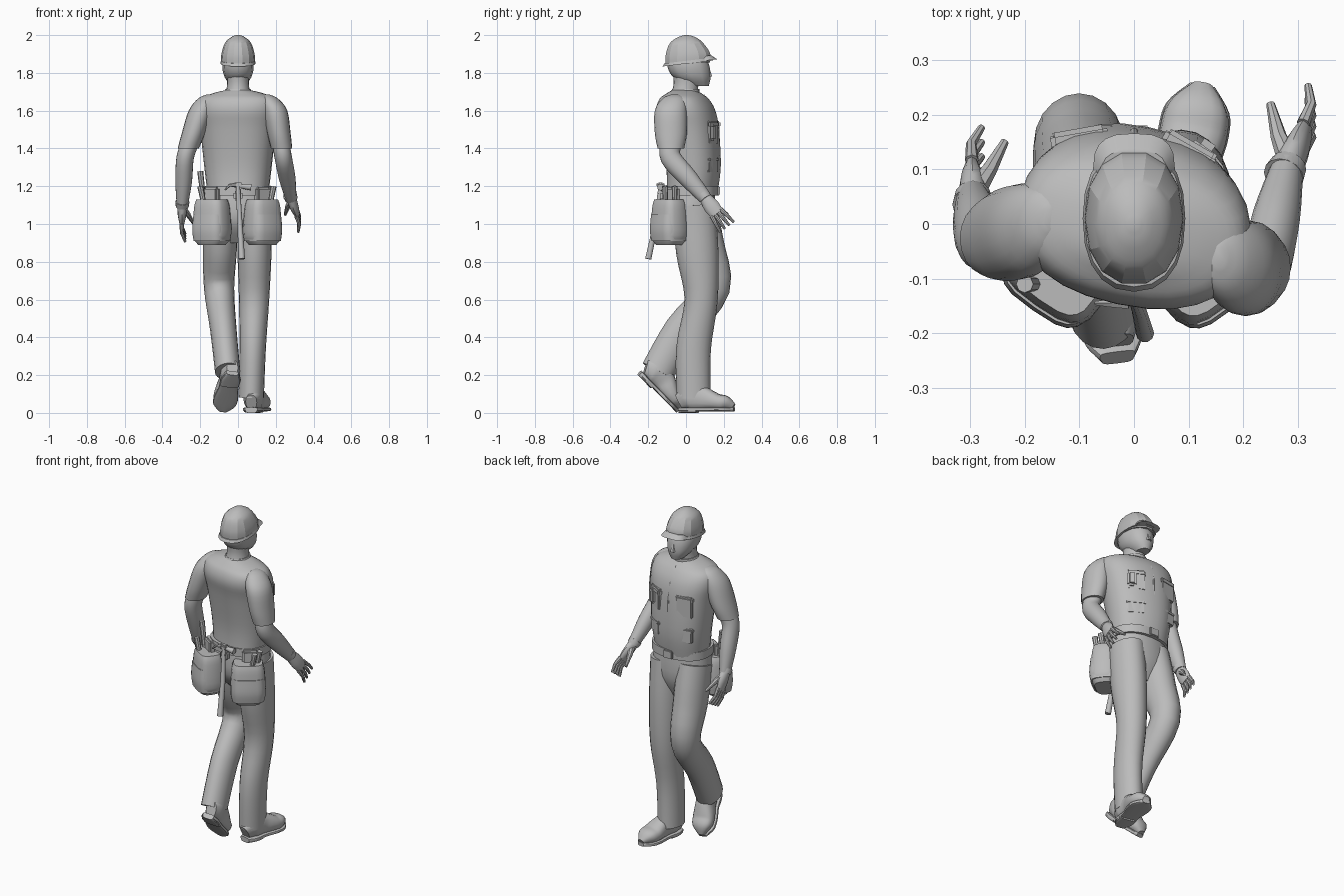
import bpy, bmesh, math
from mathutils import Vector, Matrix

cube = bpy.data.objects.get("Cube")
if cube:
    bpy.data.objects.remove(cube, do_unlink=True)

grey = bpy.data.materials.new("plain grey")
grey.use_nodes = True
grey.diffuse_color = (.5, .5, .5, 1)
grey.node_tree.nodes["Principled BSDF"].inputs["Base Color"].default_value = grey.diffuse_color


def finish(name, bm, angle=40):
    bmesh.ops.recalc_face_normals(bm, faces=bm.faces)
    mesh = bpy.data.meshes.new(name)
    bm.to_mesh(mesh)
    bm.free()
    mesh.materials.append(grey)
    ob = bpy.data.objects.new(name, mesh)
    bpy.context.collection.objects.link(ob)
    bpy.ops.object.select_all(action="DESELECT")
    ob.select_set(True)
    bpy.context.view_layer.objects.active = ob
    bpy.ops.object.shade_smooth_by_angle(angle=math.radians(angle))


def ring(center, width, depth):
    return Vector((*center, width, depth))


def flow(rings, steps=4):
    """Smooth the rings with a spline that passes through each of them."""
    result = []
    last = len(rings) - 1
    for i in range(last):
        a, b = rings[i], rings[i + 1]
        before, after = rings[max(i - 1, 0)], rings[min(i + 2, last)]
        for step in range(steps):
            t = step / steps
            s = 1 - t
            pull_a, pull_b = a + (b - before) / 6, b - (after - a) / 6
            result.append(a * s**3 + pull_a * (3 * s * s * t) + pull_b * (3 * s * t * t) + b * t**3)
    return result + [rings[last]]


def loft(name, rings, sides=20, square=2, yaw=0, follow=False, slope=0, angle=40):
    """Skin a row of rings, level or tilted along their path."""
    bm = bmesh.new()
    centers = [Vector(r[:3]) for r in rings]
    loops = []
    for i, (center, r) in enumerate(zip(centers, rings)):
        turn = Matrix.Rotation(math.radians(yaw), 3, "Z")
        u, v = turn @ Vector((1, 0, 0)), turn @ Vector((0, 1, 0))
        if follow:
            ahead, behind = centers[min(i + 1, len(centers) - 1)], centers[max(i - 1, 0)]
            tangent = (ahead - behind).normalized()
            u = (u - tangent * tangent.dot(u)).normalized()
            v = tangent.cross(u)
        loop = []
        for k in range(sides):
            around = math.tau * k / sides
            c, s = (math.copysign(abs(w) ** (2 / square), w) for w in (math.cos(around), math.sin(around)))
            co = center + u * (r[3] * c) + v * (r[4] * s)
            co.z += slope * (co.y - center.y)
            loop.append(bm.verts.new(co))
        loops.append(loop)
    for lower, upper in zip(loops, loops[1:]):
        for k in range(sides):
            n = (k + 1) % sides
            bm.faces.new((lower[k], lower[n], upper[n], upper[k]))
    bm.faces.new(loops[0])
    bm.faces.new(loops[-1])
    finish(name, bm, angle)


def column(name, levels, x=0, **options):
    """Loft upright levels of (y, z, half width, half depth)."""
    loft(name, flow([ring((x, y, z), w, d) for y, z, w, d in levels]), **options)


def tube(name, points, start, end, sides=8):
    last = len(points) - 1
    radii = [start + (end - start) * i / last for i in range(last + 1)]
    loft(name, [ring(p, r, r) for p, r in zip(points, radii)], sides, follow=True)


def box(name, center, size, yaw=0):
    bm = bmesh.new()
    turn = Matrix.Rotation(math.radians(yaw), 4, "Z")
    bmesh.ops.create_cube(bm, size=1, matrix=Matrix.Translation(center) @ turn @ Matrix.Diagonal((*size, 1)))
    bmesh.ops.bevel(bm, geom=bm.edges[:], offset=min(size) / 4, segments=2, affect="EDGES")
    finish(name, bm)


# Shirt, hips and belt
column("torso", [(.03, 1.15, .16, .13), (.04, 1.3, .178, .14), (.02, 1.5, .2, .15), (0, 1.6, .215, .15),
                 (-.01, 1.66, .2, .125), (-.01, 1.69, .14, .09), (-.01, 1.71, .06, .06)],
       sides=28, square=2.3, yaw=-12)
column("hips", [(.03, 1.2, .16, .12), (.03, 1.02, .17, .125), (.05, .9, .08, .06)], square=2.3)
loft("belt", [ring((0, .03, z), .174, .14) for z in (1.15, 1.2)], 32, 2.3)
box("belt_buckle", (0, .17, 1.175), (.06, .02, .05))


# Trouser legs, each from hip, knee and ankle
def leg(name, hip, knee, ankle):
    hip, knee, ankle = Vector(hip), Vector(knee), Vector(ankle)
    calf = knee.lerp(ankle, .5) - Vector((0, .02, 0))
    loft(name, flow([ring(hip, .09, .115), ring(hip.lerp(knee, .5), .09, .112), ring(knee, .08, .088),
                     ring(calf, .07, .092), ring(ankle, .067, .09)]), follow=True)


leg("planted_leg", (.09, .04, 1.1), (.085, .08, .6), (.07, .04, .08))
leg("stepping_leg", (-.09, .04, 1.1), (-.1, .145, .66), (-.055, -.15, .22))


# Boots, with the sole and heel block on the line from heel to toe
def boot(name, heel, toe, up):
    heel, toe, up = Vector(heel), Vector(toe), Vector(up).normalized()

    def layer(label, end, bottom, widths, tops, square):
        rings = []
        for i, (width, top) in enumerate(zip(widths, tops)):
            middle = heel.lerp(toe, end * i / (len(widths) - 1)) + up * (bottom + top) / 2
            rings.append(ring(middle, width, (top - bottom) / 2))
        loft(name + label, flow(rings), 16, square, follow=True)

    widths = (.03, .05, .05, .05, .058, .062, .055, .02)
    layer("_upper", 1, .015, widths, (.1, .14, .15, .14, .12, .1, .09, .05), 2.5)
    layer("_sole", 1.01, .008, [width + .003 for width in widths], [.03] * 8, 4)
    layer("_heel_block", .33, 0, (.03, .05, .05), [.03] * 3, 4)


boot("planted_boot", (.07, -.035, 0), (.125, .252, 0), (0, 0, 1))
boot("stepping_boot", (-.03, -.255, .2), (-.08, -.06, 0), (0, .7, .7))


# Arms: sleeve, forearm and gloved hand, placed by the joints
def arm(name, shoulder, elbow, wrist, knuckle):
    shoulder, elbow, wrist, knuckle = (Vector(joint) for joint in (shoulder, elbow, wrist, knuckle))
    side = math.copysign(1, shoulder.x)
    inward = Vector((-side * .04, .02, .085))
    hem = shoulder.lerp(elbow, .8)
    loft(name + "_sleeve", flow([ring(shoulder + inward, .012, .02), ring(shoulder + inward * .75, .047, .06),
                                 ring(shoulder, .066, .085), ring(shoulder.lerp(hem, .6), .062, .085),
                                 ring(hem, .056, .07)]))
    loft(name + "_forearm", flow([ring(shoulder.lerp(elbow, .7), .045, .055), ring(elbow, .046, .055),
                                  ring(elbow.lerp(wrist, .5), .044, .05), ring(wrist, .03, .036)]), follow=True)
    reach = (knuckle - wrist).normalized()
    across = reach.cross(Vector((1, 0, 0))).normalized()
    tube(name + "_glove_cuff", [wrist - reach * .02, wrist + reach * .01], .038, .034, 14)
    loft(name + "_palm", flow([ring(wrist, .027, .032), ring(wrist.lerp(knuckle, .6), .023, .042),
                               ring(knuckle + reach * .01, .014, .036)]), 12, follow=True)
    for finger in range(4):
        offset = across * (.03 - .02 * finger)
        root = knuckle + offset
        tip = root + reach * .1 + offset * .5 - Vector((side * .02, 0, 0))
        bend = root.lerp(tip, .5) + Vector((side * .01, 0, 0))
        tube(f"{name}_finger_{finger + 1}", [root, bend, tip], .0125, .007)
    thumb_tip = knuckle + Vector((-side * .06, .06, -.01))
    tube(name + "_thumb", [wrist + reach * .02, wrist.lerp(thumb_tip, .5), thumb_tip], .022, .008)


arm("back_arm", (.195, -.08, 1.6), (.24, -.08, 1.35), (.28, .1, 1.14), (.31, .16, 1.06))
arm("front_arm", (-.195, -.01, 1.6), (-.28, -.03, 1.35), (-.295, .045, 1.1), (-.297, .09, 1.015))

# Neck, head and face
column("neck", [(-.01, 1.68, .066, .07), (0, 1.74, .058, .066), (0, 1.8, .06, .07)])
column("collar", [(-.01, 1.68, .085, .08), (0, 1.715, .066, .072)])
column("head", [(.07, 1.73, .035, .05), (.03, 1.78, .072, .1), (.01, 1.85, .083, .11), (0, 1.93, .06, .08)],
       sides=12, square=2.3)
column("nose", [(.12, 1.78, .018, .022), (.11, 1.83, .01, .015)], sides=6)

# Hard hat
column("hat_crown", [(.01, 1.85, .09, .12), (.01, 1.9, .088, .12), (0, 1.96, .068, .088), (0, 1.99, .035, .045),
                     (0, 2, .01, .01)], sides=14, square=2.2, slope=.04, angle=20)
column("hat_brim", [(.01, 1.85, .094, .134), (.01, 1.865, .09, .125)], square=2.3, slope=.12)
column("hat_visor", [(.1, 1.865, .075, .066), (.09, 1.888, .06, .045)], square=2.8, slope=.1)

# Vest closure, pockets and radio
tube("vest_zip", [(0, .16, 1.19), (0, .173, 1.3), (0, .168, 1.5), (0, .145, 1.6), (0, .09, 1.68)], .008, .008)
for x, y, yaw in ((-.1, .158, 10), (.1, .136, -30)):
    for z, height in ((1.31, .08), (1.48, .12)):
        box("vest_pocket", (x, y, z), (.1, .026, height), yaw)
        box("pocket_flap", (x, y, z + height * .4), (.106, .034, height * .3), yaw)
box("radio", (.125, .13, 1.485), (.05, .05, .09), -35)

# Tool pouches turned along the hips, each with a front pocket, a hanger and two tools
for name, x, yaw, tall in (("back_pouch", .13, 38, .08), ("front_pouch", -.138, -35, .16)):
    y = -.09
    column(name, [(y, .89, .07, .055), (y, .94, .097, .075), (y, 1.08, .092, .07), (y, 1.13, .08, .06)],
           x, square=3.3, yaw=yaw)
    column(name + "_front_pocket", [(y, .91, .09, .075), (y, .97, .095, .083), (y, 1.05, .09, .077)],
           x, square=3.5, yaw=yaw)
    box(name + "_hanger", (x, y + .02, 1.15), (.09, .04, .09), yaw)
    for along, length in ((.03, tall), (-.02, .08)):
        foot = Vector((x * 1.3, y + along, 1.1))
        tube(name + "_tool_handle", [foot, foot + Vector((x * .15, 0, length + .02))], .013, .016)

# Hammer hanging in its loop
tube("hammer_handle", [(0, -.135, 1.2), (.01, -.16, 1), (.02, -.2, .815)], .011, .017, 10)
box("hammer_head", (0, -.135, 1.205), (.05, .032, .03))
tube("hammer_face", [(.02, -.135, 1.2), (.07, -.135, 1.195)], .012, .018, 10)
for y in (-.145, -.125):
    tube("hammer_claw", [(-.01, y, 1.207), (-.045, y, 1.205), (-.07, y, 1.18)], .012, .004, 6)
box("hammer_loop", (0, -.125, 1.15), (.05, .04, .05))
